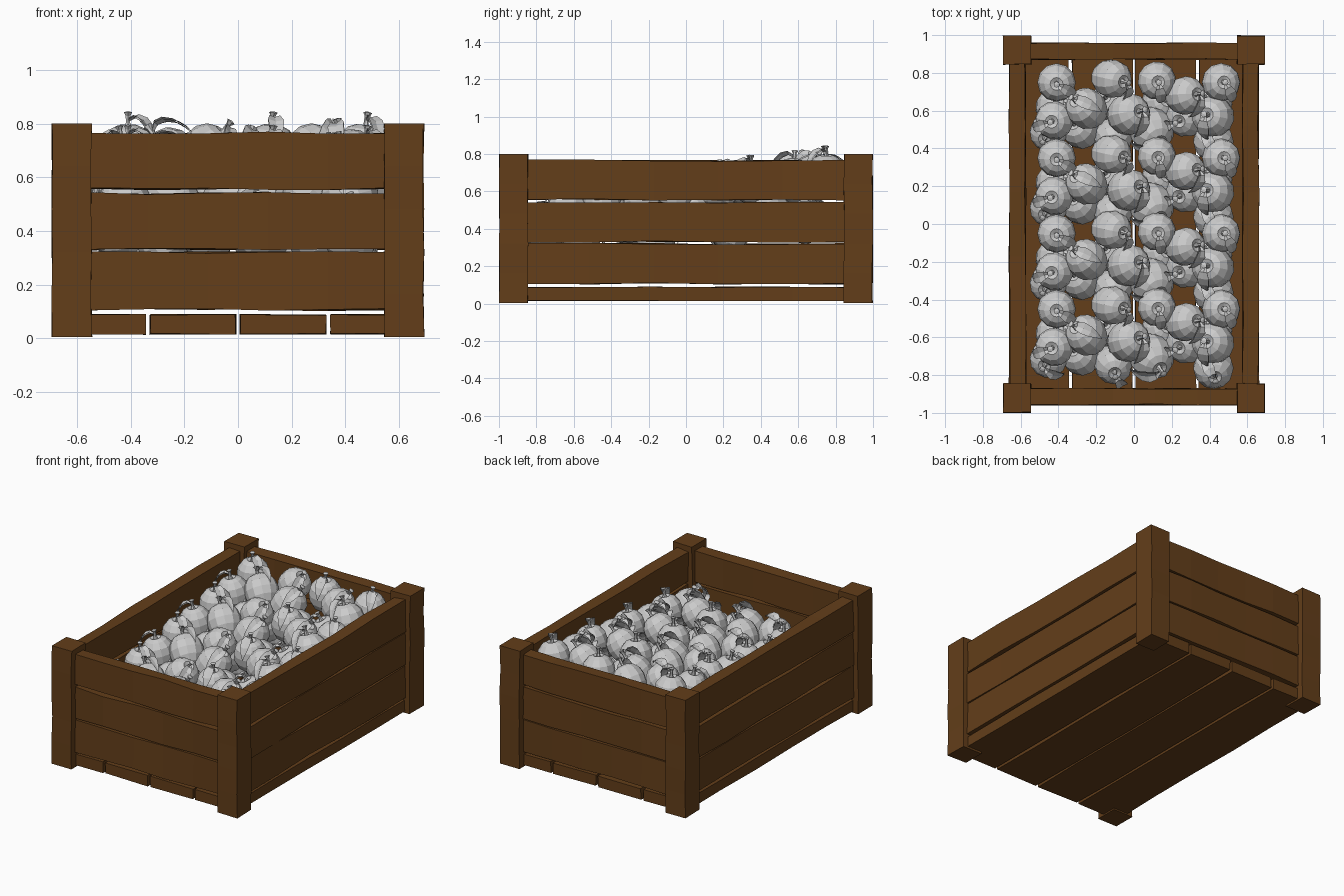
import bpy, bmesh, math, random
from mathutils import Vector, Quaternion

if "Cube" in bpy.data.objects:
    bpy.data.objects.remove(bpy.data.objects["Cube"])

random.seed(7)

wood = bpy.data.materials.new("wood")
wood.diffuse_color = (0.125, 0.048, 0.010, 1)
wood.use_nodes = True
wood.node_tree.nodes["Principled BSDF"].inputs["Base Color"].default_value = wood.diffuse_color


def finish(bm, name, mat=None):
    me = bpy.data.meshes.new(name)
    bm.normal_update()
    bm.to_mesh(me)
    bm.free()
    if mat:
        me.materials.append(mat)
    return me


def add(name, me):
    ob = bpy.data.objects.new(name, me)
    bpy.context.collection.objects.link(ob)
    return ob


def board(name, lo, hi, axis, cuts=5, wobble=0.005):
    """Rough sawn board: a box sliced along its length with each edge nudged inwards or outwards."""
    bm = bmesh.new()
    a, b = [i for i in range(3) if i != axis]
    rings = []
    for k in range(cuts + 1):
        ring = []
        for u, v in ((0, 0), (1, 0), (1, 1), (0, 1)):
            p = Vector()
            p[axis] = lo[axis] + (hi[axis] - lo[axis]) * k / cuts
            p[a] = (lo[a], hi[a])[u] + random.uniform(-wobble, wobble)
            p[b] = (lo[b], hi[b])[v] + random.uniform(-wobble, wobble)
            ring.append(bm.verts.new(p))
        rings.append(ring)
    for r, s in zip(rings, rings[1:]):
        for i in range(4):
            j = (i + 1) % 4
            bm.faces.new((r[i], r[j], s[j], s[i]))
    bm.faces.new(rings[0])
    bm.faces.new(rings[-1])
    bmesh.ops.recalc_face_normals(bm, faces=bm.faces)
    add(name, finish(bm, name, wood))


# Corner posts
for sx in (-1, 1):
    for sy in (-1, 1):
        x, y = sx * 0.619, sy * 0.921
        board("corner_post", (x - 0.073, y - 0.076, 0.004), (x + 0.073, y + 0.076, 0.8), 2, 5, 0.003)

# Wall slats, three per side
for z0, z1 in ((0.107, 0.32), (0.332, 0.54), (0.557, 0.765)):
    for s in (-1, 1):
        y, x = s * 0.915, s * 0.617
        board("end_slat", (-0.56, y - 0.042, z0), (0.56, y + 0.042, z1), 0)
        board("side_slat", (x - 0.042, -0.86, z0), (x + 0.042, 0.86, z1), 1)

# Floor boards
for x0, x1 in ((-0.655, -0.345), (-0.328, -0.008), (0.008, 0.328), (0.345, 0.655)):
    board("floor_board", (x0, -0.95, 0.016), (x1, 0.95, 0.088), 1, 5, 0.003)


def lathe(bm, profile, n):
    """Turn (radius, height) points around z; zero radius closes to a point."""
    rings = []
    for r, z in profile:
        if r == 0:
            rings.append([bm.verts.new((0, 0, z))])
        else:
            rings.append([bm.verts.new((r * math.cos(math.tau * i / n),
                                        r * math.sin(math.tau * i / n), z)) for i in range(n)])
    for p, q in zip(rings, rings[1:]):
        for i in range(n):
            j = (i + 1) % n
            f = [p[i % len(p)], p[j % len(p)], q[j % len(q)], q[i % len(q)]]
            bm.faces.new(list(dict.fromkeys(f)))


# One fruit: egg-shaped body, short flared stem, drooping leaf
bm = bmesh.new()
lathe(bm, ((0, -0.108), (0.04, -0.103), (0.075, -0.078), (0.096, -0.038), (0.102, 0.01),
           (0.093, 0.055), (0.066, 0.09), (0.034, 0.105), (0.012, 0.094), (0, 0.092)), 12)
lathe(bm, ((0, 0.09), (0.015, 0.092), (0.009, 0.115), (0.010, 0.14), (0.017, 0.153), (0, 0.157)), 6)
spine = ((0.008, 0.125, 0.006), (0.035, 0.138, 0.020), (0.068, 0.125, 0.030),
         (0.096, 0.095, 0.026), (0.113, 0.055, 0.014), (0.118, 0.02, 0.002))
for t in (0, 0.006):                                   # upper and lower leaf skins
    rows = [[bm.verts.new((d - t * 0.5, w * s, h - t + abs(s) * 0.008)) for s in (-1, 0, 1)]
            for d, h, w in spine]
    for p, q in zip(rows, rows[1:]):
        for i in range(2):
            f = [p[i], q[i], q[i + 1], p[i + 1]]
            bm.faces.new(f if t == 0 else f[::-1])
fruit = finish(bm, "fruit")

# One cluster of the heap: centre x, y, z, stem lean x, y, leaf heading (degrees), size
cluster = (
    # top layer
    (-0.41, 0.75, 0.69, 0.00, -0.01, -30, 1.0),
    (-0.25, 0.61, 0.67, -0.07, 0.05, -20, 1.05),
    (-0.12, 0.77, 0.69, 0.08, -0.02, -70, 1.0),
    (0.12, 0.76, 0.69, 0.01, -0.01, -80, 1.0),
    (0.27, 0.68, 0.69, 0.08, 0.01, -90, 1.0),
    (0.46, 0.75, 0.69, 0.02, 0.00, -60, 1.0),
    (-0.03, 0.58, 0.65, 0.07, 0.02, -85, 1.08),
    (0.42, 0.57, 0.66, -0.04, 0.01, -100, 1.08),
    (-0.42, 0.55, 0.64, -0.02, -0.01, 200, 1.0),
    # middle layer
    (-0.45, 0.49, 0.55, -0.03, -0.05, -40, 0.98),
    (-0.11, 0.46, 0.54, 0.01, -0.06, -60, 1.0),
    (0.09, 0.50, 0.55, 0.05, -0.07, 200, 1.15),
    (0.42, 0.44, 0.54, 0.01, -0.06, 120, 1.05),
    (0.28, 0.57, 0.54, -0.05, -0.03, 200, 1.05),
    (-0.28, 0.50, 0.52, -0.05, 0.04, 30, 1.0),
    # bottom layer
    (-0.42, 0.62, 0.44, 0.03, 0.02, 40, 1.0),
    (-0.13, 0.64, 0.43, -0.03, 0.04, 100, 1.0),
    (0.14, 0.64, 0.43, 0.04, 0.02, -60, 1.0),
    (0.42, 0.64, 0.44, -0.02, 0.03, 180, 1.0),
)
# The cluster repeats four times, stepping forwards and down
for k in range(4):
    for x, y, z, lx, ly, heading, size in cluster:
        ob = add("fruit", fruit)
        axis = Vector((lx, ly, math.sqrt(0.13 ** 2 - lx * lx - ly * ly)))
        ob.location = (x, y - 0.4 * k, z - 0.05 * k)
        ob.rotation_mode = 'QUATERNION'
        ob.rotation_quaternion = (Vector((0, 0, 1)).rotation_difference(axis)
                                  @ Quaternion((0, 0, 1), math.radians(heading)))
        ob.scale = (size,) * 3
